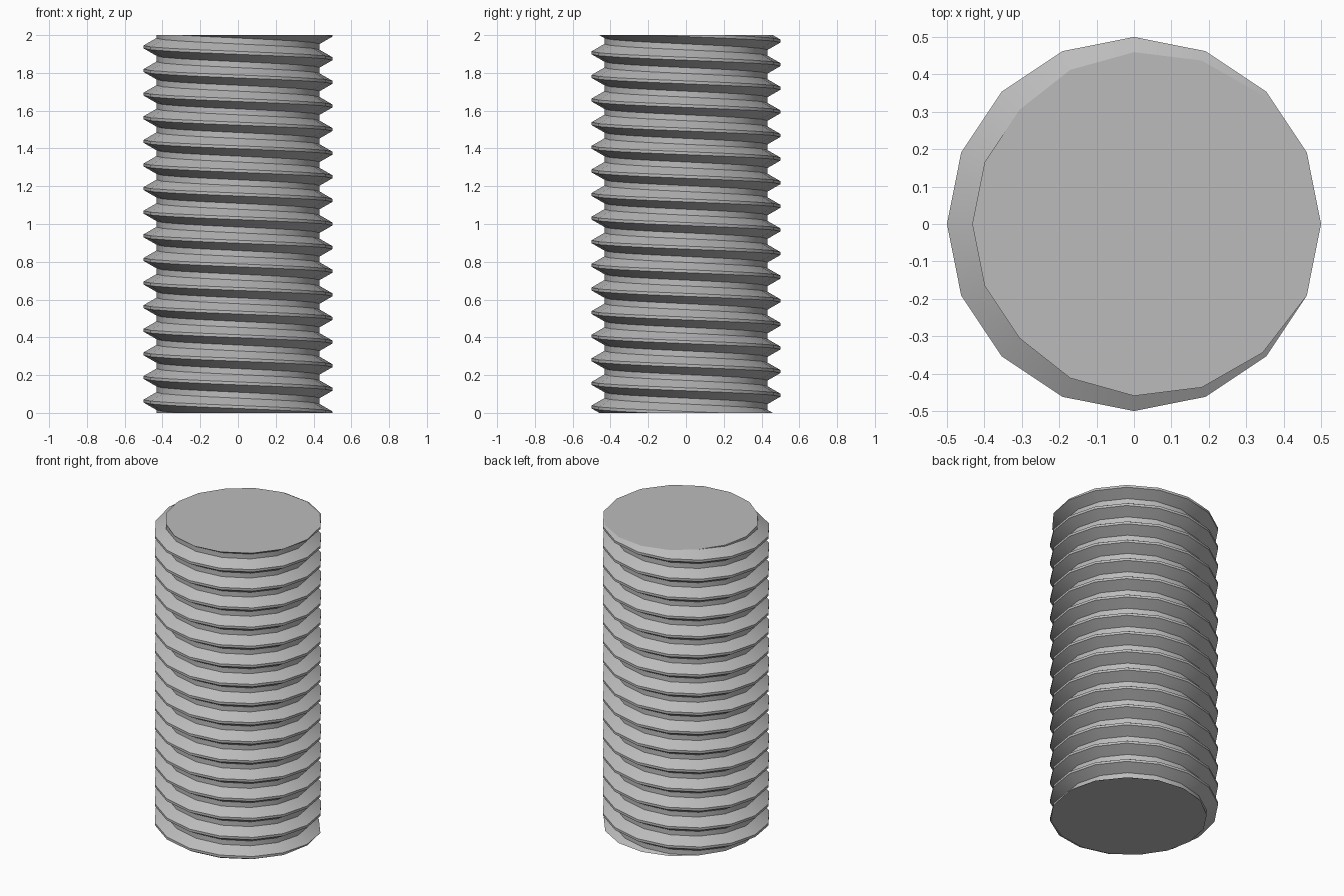
import bpy, bmesh, math

cube = bpy.data.objects.get("Cube")
if cube:
    bpy.data.objects.remove(cube)

LENGTH, RADIUS, SIDES = 2.0, 0.5, 16
PITCH = LENGTH / 16
ROOT = RADIUS - 0.5413 * PITCH

# Steel
steel = bpy.data.materials.new("grey steel")
steel.use_nodes = True
colour = (0.5, 0.5, 0.5, 1)
steel.diffuse_color = colour
steel.node_tree.nodes["Principled BSDF"].inputs["Base Color"].default_value = colour

# One pitch of the thread: flat crest, sloping flanks, flat root
profile = [(RADIUS, -PITCH / 16), (RADIUS, PITCH / 16),
           (ROOT, PITCH * 3 / 8), (ROOT, PITCH * 5 / 8)]
per_turn = len(profile)

bm = bmesh.new()


def column(step):
    """Stacked thread profile at one angle, lowered as it winds around."""
    angle = math.tau * step / SIDES
    drop = PITCH * step / SIDES
    return [bm.verts.new((r * math.cos(angle), r * math.sin(angle), turn * PITCH + z - drop))
            for turn in range(-2, 20) for r, z in profile]


# Thread surface, joined to itself one pitch along after a full turn
columns = [column(step) for step in range(SIDES)]
for step in range(SIDES):
    a = columns[step]
    b = columns[step + 1] if step + 1 < SIDES else columns[0][:-per_turn]
    if step + 1 == SIDES:
        a = a[per_turn:]
    for k in range(len(b) - 1):
        bm.faces.new((a[k], b[k], b[k + 1], a[k + 1]))

# Trim and cap both ends
for z, up in ((0, -1), (LENGTH, 1)):
    cut = bmesh.ops.bisect_plane(bm, geom=bm.verts[:] + bm.edges[:] + bm.faces[:], dist=1e-5,
                                 plane_co=(0, 0, z), plane_no=(0, 0, up), clear_outer=True)
    rim = [e for e in cut["geom_cut"] if isinstance(e, bmesh.types.BMEdge)]
    bmesh.ops.edgeloop_fill(bm, edges=rim)
bmesh.ops.recalc_face_normals(bm, faces=bm.faces[:])

mesh = bpy.data.meshes.new("threaded_rod")
bm.to_mesh(mesh)
bm.free()
mesh.materials.append(steel)
rod = bpy.data.objects.new("threaded_rod", mesh)
bpy.context.collection.objects.link(rod)

# Smooth around the rod, sharp along the thread edges
bpy.context.view_layer.objects.active = rod
rod.select_set(True)
bpy.ops.object.shade_smooth_by_angle(angle=math.radians(30))
